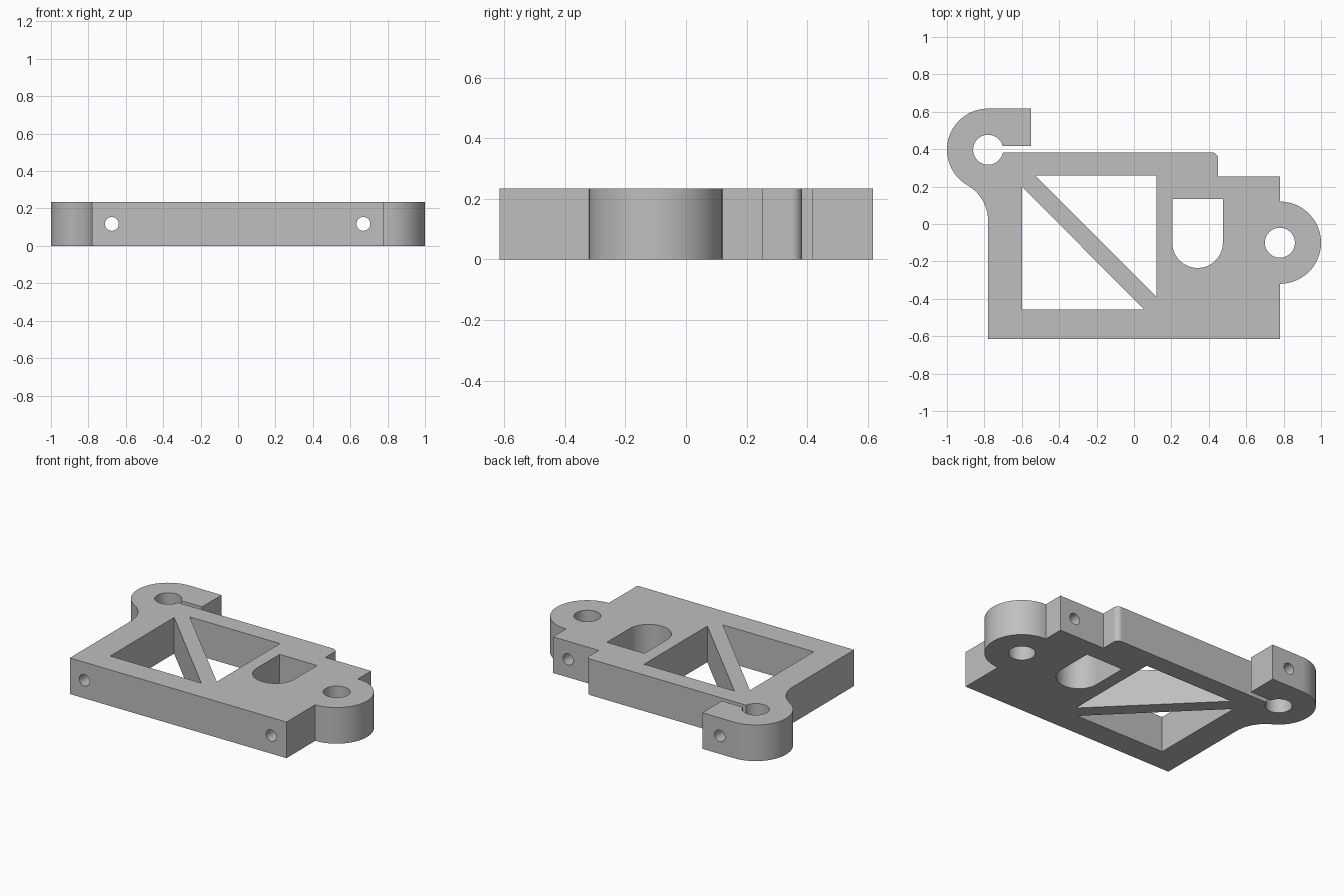
import bpy
import bmesh
from math import sin, cos, radians
from mathutils import Matrix

cube = bpy.data.objects.get("Cube")
if cube:
    bpy.data.objects.remove(cube, do_unlink=True)

HEIGHT = 0.235
EDGE_Y = 0.615
LUG_R = 0.22
PIN_R = 0.08
CLAMP = (-0.78, 0.397)
LUG = (0.78, -0.1)

grey = bpy.data.materials.new("satin grey")
grey.use_nodes = True
grey.diffuse_color = (0.52, 0.52, 0.52, 1)
grey.node_tree.nodes["Principled BSDF"].inputs["Base Color"].default_value = grey.diffuse_color


def arc(center, radius, start, end, step=6):
    """Points along an arc, angles in degrees."""
    n = max(2, round(abs(end - start) / step))
    angles = [radians(start + (end - start) * i / n) for i in range(n + 1)]
    return [(center[0] + radius * cos(a), center[1] + radius * sin(a)) for a in angles]


def finish(name, bm):
    bmesh.ops.recalc_face_normals(bm, faces=bm.faces)
    mesh = bpy.data.meshes.new(name)
    bm.to_mesh(mesh)
    bm.free()
    mesh.materials.append(grey)
    obj = bpy.data.objects.new(name, mesh)
    bpy.context.collection.objects.link(obj)
    return obj


def prism(name, points, z0, z1):
    bm = bmesh.new()
    face = bm.faces.new([bm.verts.new((x, y, z0)) for x, y in points])
    new = bmesh.ops.extrude_face_region(bm, geom=[face])["geom"]
    verts = [v for v in new if isinstance(v, bmesh.types.BMVert)]
    bmesh.ops.translate(bm, verts=verts, vec=(0, 0, z1 - z0))
    return finish(name, bm)


def bore(name, x):
    """Long cylinder running front to back."""
    bm = bmesh.new()
    place = Matrix.Translation((x, 0, HEIGHT / 2)) @ Matrix.Rotation(radians(90), 4, "X")
    bmesh.ops.create_cone(bm, cap_ends=True, segments=32, radius1=0.037,
                          radius2=0.037, depth=2, matrix=place)
    return finish(name, bm)


# Plate outline: right lug, stepped back edge, split clamp ring, blended left side
outline = [(-0.78, -EDGE_Y), (0.78, -EDGE_Y)]
outline += arc(LUG, LUG_R, -90, 90)
outline += [(0.78, 0.255), (0.45, 0.255)]
outline += arc((0.415, 0.348), 0.035, 0, 90, 10)
outline += arc(CLAMP, PIN_R, -10, -346)
outline += [(-0.55, 0.416), (-0.55, EDGE_Y + 0.002)]
outline += arc(CLAMP, LUG_R, 90, 240)
outline += arc((-1.0, 0.016), LUG_R, 60, 0)[1:]
plate = prism("bracket_plate", outline, 0, HEIGHT)

# Openings through the plate and the two screw bores
windows = {
    "upper_window_cutter": [(-0.53, 0.26), (0.12, 0.26), (0.12, -0.39)],
    "lower_window_cutter": [(-0.6, 0.2), (-0.6, -0.457), (0.055, -0.457)],
    "round_window_cutter": [(0.475, 0.135), (0.205, 0.135)] + arc((0.34, -0.1), 0.135, 180, 360),
    "lug_hole_cutter": arc(LUG, PIN_R, 0, 360)[:-1],
}
cutters = [prism(name, pts, -0.2, HEIGHT + 0.2) for name, pts in windows.items()]
cutters += [bore("left_bore_cutter", 0.67), bore("right_bore_cutter", -0.675)]

bpy.ops.object.select_all(action="DESELECT")
plate.select_set(True)
bpy.context.view_layer.objects.active = plate
for cutter in cutters:
    mod = plate.modifiers.new(cutter.name, "BOOLEAN")
    mod.operation = "DIFFERENCE"
    mod.solver = "EXACT"
    mod.object = cutter
    bpy.ops.object.modifier_apply(modifier=mod.name)
    bpy.data.objects.remove(cutter, do_unlink=True)

# Smooth rounded walls, crisp corners
bpy.ops.object.shade_smooth_by_angle(angle=radians(30))
weighted = plate.modifiers.new("even_shading", "WEIGHTED_NORMAL")
weighted.keep_sharp = True
